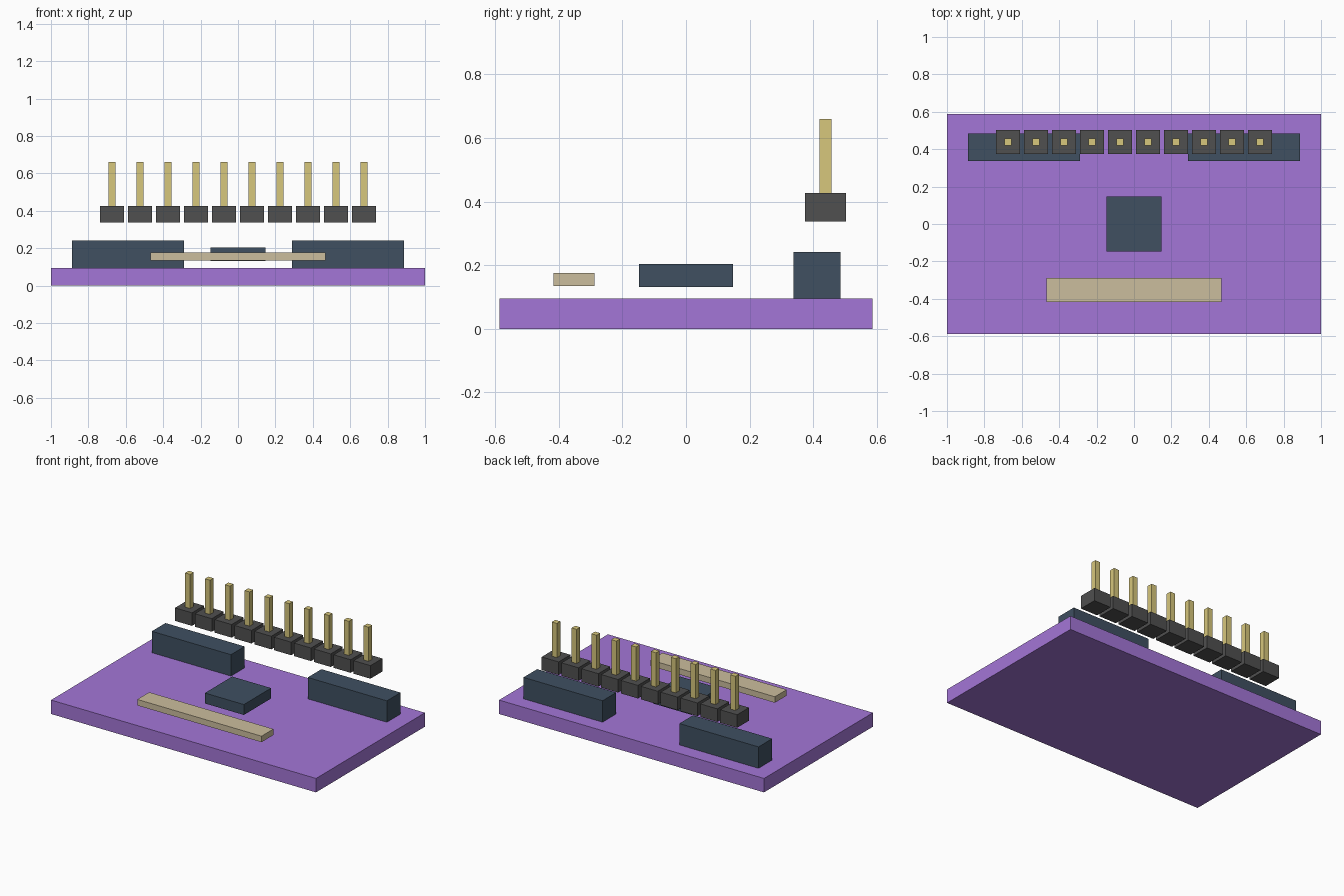
import bpy
import bmesh

if "Cube" in bpy.data.objects:
    bpy.data.objects.remove(bpy.data.objects["Cube"])


def material(name, rgb):
    m = bpy.data.materials.new(name)
    m.diffuse_color = (*rgb, 1)
    m.use_nodes = True
    m.node_tree.nodes["Principled BSDF"].inputs["Base Color"].default_value = m.diffuse_color
    return m


PURPLE = material("board_purple", (0.37, 0.18, 0.68))
NAVY = material("dark_blue", (0.05, 0.08, 0.12))
TAN = material("tan", (0.60, 0.51, 0.34))
BLACK = material("dark_grey", (0.08, 0.08, 0.08))
GOLD = material("gold", (0.68, 0.57, 0.20))


def box(name, x, y, z, mat):
    """Box spanning the (low, high) ranges x, y and z."""
    bm = bmesh.new()
    bmesh.ops.create_cube(bm, size=1)
    spans = (x, y, z)
    for v in bm.verts:
        v.co = [s[1] if c > 0 else s[0] for c, s in zip(v.co, spans)]
    # keep the origin at the centre of the part
    centre = [(s[0] + s[1]) / 2 for s in spans]
    bmesh.ops.translate(bm, verts=bm.verts, vec=[-c for c in centre])
    mesh = bpy.data.meshes.new(name)
    bm.to_mesh(mesh)
    bm.free()
    mesh.materials.append(mat)
    ob = bpy.data.objects.new(name, mesh)
    ob.location = centre
    bpy.context.collection.objects.link(ob)
    return ob


# Circuit board
box("board", (-1, 1), (-0.587, 0.587), (0, 0.095), PURPLE)

# Pair of sockets at the back edge
box("socket_left", (-0.887, -0.29), (0.338, 0.485), (0.095, 0.241), NAVY)
box("socket_right", (0.29, 0.887), (0.338, 0.485), (0.095, 0.241), NAVY)

# Central chip and front strip, both floating just above the board
box("chip", (-0.147, 0.147), (-0.147, 0.147), (0.132, 0.203), NAVY)
box("front_strip", (-0.469, 0.469), (-0.416, -0.288), (0.135, 0.176), TAN)

# Row of ten header blocks, each with an upright pin
COUNT, PITCH, ROW_Y = 10, 0.1497, 0.4385
for i in range(COUNT):
    x = (i - (COUNT - 1) / 2) * PITCH
    box(f"header_block_{i + 1}", (x - 0.064, x + 0.064),
        (ROW_Y - 0.064, ROW_Y + 0.064), (0.338, 0.427), BLACK)
    box(f"header_pin_{i + 1}", (x - 0.019, x + 0.019),
        (ROW_Y - 0.019, ROW_Y + 0.019), (0.427, 0.66), GOLD)
